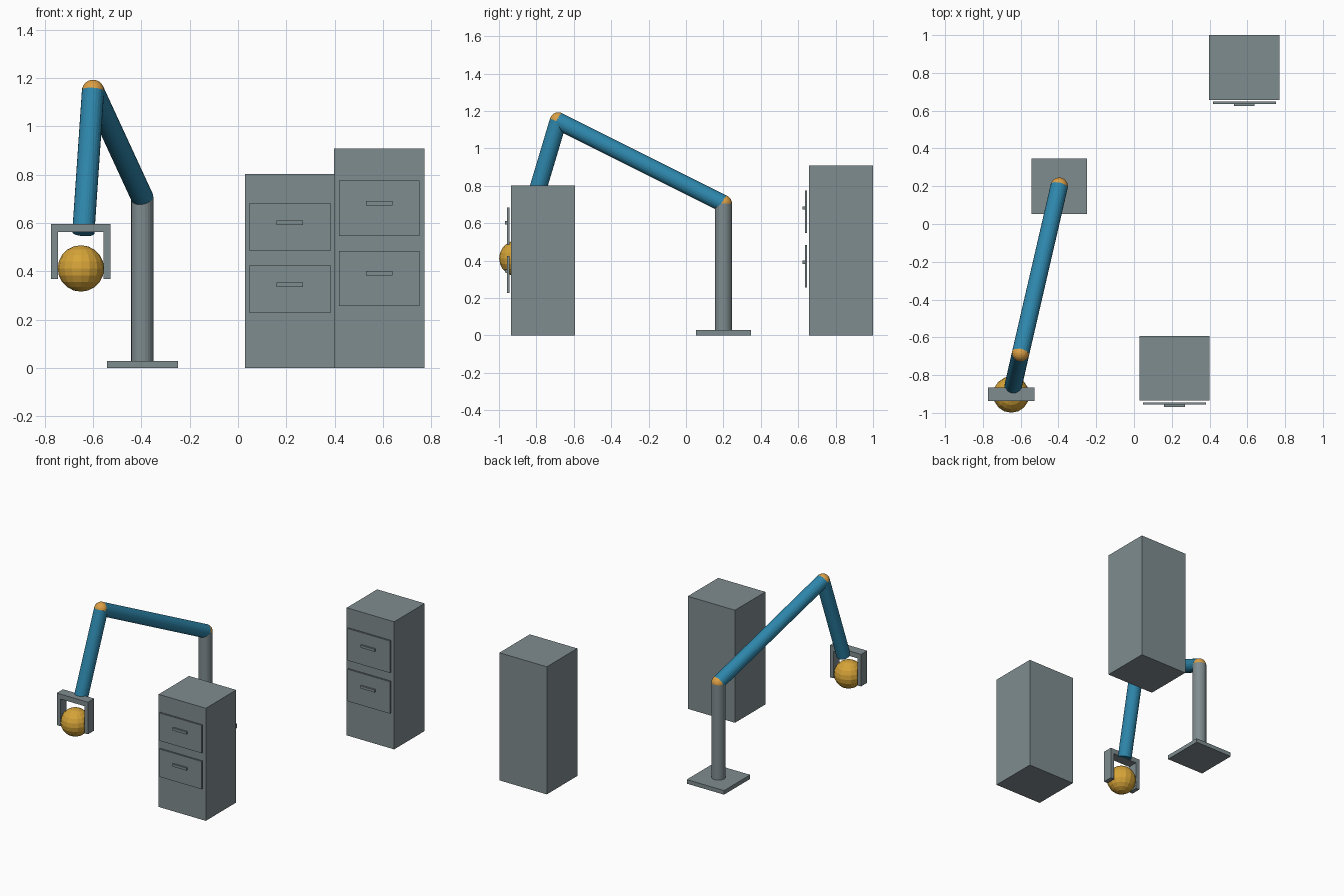
import bpy
from mathutils import Vector

if "Cube" in bpy.data.objects:
    bpy.data.objects.remove(bpy.data.objects["Cube"])


def material(name, rgb):
    m = bpy.data.materials.new(name)
    m.diffuse_color = (*rgb, 1)
    m.use_nodes = True
    m.node_tree.nodes["Principled BSDF"].inputs["Base Color"].default_value = m.diffuse_color
    return m


GREY = material("steel grey", (0.212, 0.262, 0.275))
BLUE = material("arm blue", (0.027, 0.238, 0.407))
ORANGE = material("joint orange", (0.72, 0.35, 0.06))
GOLD = material("ball gold", (0.67, 0.37, 0.04))


def finish(name, mat):
    ob = bpy.context.object
    ob.name = name
    ob.data.materials.append(mat)
    return ob


def box(name, lo, hi, mat=GREY):
    lo, hi = Vector(lo), Vector(hi)
    bpy.ops.mesh.primitive_cube_add(size=1, location=(lo + hi) / 2)
    ob = finish(name, mat)
    ob.scale = hi - lo
    return ob


def rod(name, a, b, r, mat):
    a, b = Vector(a), Vector(b)
    bpy.ops.mesh.primitive_cylinder_add(vertices=24, radius=r, depth=(b - a).length,
                                        location=(a + b) / 2)
    ob = finish(name, mat)
    ob.rotation_euler = (b - a).to_track_quat('Z', 'Y').to_euler()
    return ob


def ball(name, c, r, mat, seg=16, rings=10):
    bpy.ops.mesh.primitive_uv_sphere_add(segments=seg, ring_count=rings, radius=r, location=c)
    return finish(name, mat)


def cabinet(name, x, y_front, y_back, width, height, drawers, drawer_h):
    """Solid cabinet with drawer plates standing just off its front, each with a handle."""
    box(name + "_body", (x - width / 2, y_front, 0), (x + width / 2, y_back, height))
    for i, z in enumerate(drawers):
        tag = f"{name}_drawer_{i + 1}"
        box(tag, (x - 0.167, y_front - 0.021, z - drawer_h / 2),
            (x + 0.167, y_front - 0.009, z + drawer_h / 2))
        hz = z + drawer_h * 0.09
        box(tag + "_handle", (x - 0.055, y_front - 0.033, hz - 0.009),
            (x + 0.055, y_front - 0.021, hz + 0.009))


# Arm joints
R = 0.046
shoulder = Vector((-0.396, 0.2, 0.705))
elbow = Vector((-0.600, -0.683, 1.147))
target = Vector((-0.650, -0.903, 0.412))
wrist = elbow.lerp(target, 0.8)

# Pedestal
box("base_plate", (-0.543, 0.053, 0), (-0.249, 0.347, 0.029))
rod("column", (shoulder.x, shoulder.y, 0.029), shoulder, R, GREY)

# Arm links and joint balls
rod("upper_arm", shoulder, elbow, R, BLUE)
rod("forearm", elbow, wrist, R, BLUE)
ball("shoulder_joint", shoulder, R, ORANGE, 24, 12)
ball("elbow_joint", elbow, R, ORANGE, 24, 12)

# Gripper holding a ball
gx, y0, y1 = -0.650, -0.936, -0.866
box("gripper_palm", (gx - 0.123, y0, 0.562), (gx + 0.123, y1, 0.597))
for side, s in (("left", -1), ("right", 1)):
    xs = sorted((gx + s * 0.123, gx + s * 0.094))
    box(f"gripper_finger_{side}", (xs[0], y0, 0.369), (xs[1], y1, 0.562))
ball("held_ball", target, 0.096, GOLD)

# Two cabinets
cabinet("front_cabinet", 0.215, -0.935, -0.593, 0.372, 0.802, (0.327, 0.584), 0.198)
cabinet("rear_cabinet", 0.584, 0.657, 1.0, 0.374, 0.909, (0.371, 0.661), 0.228)
